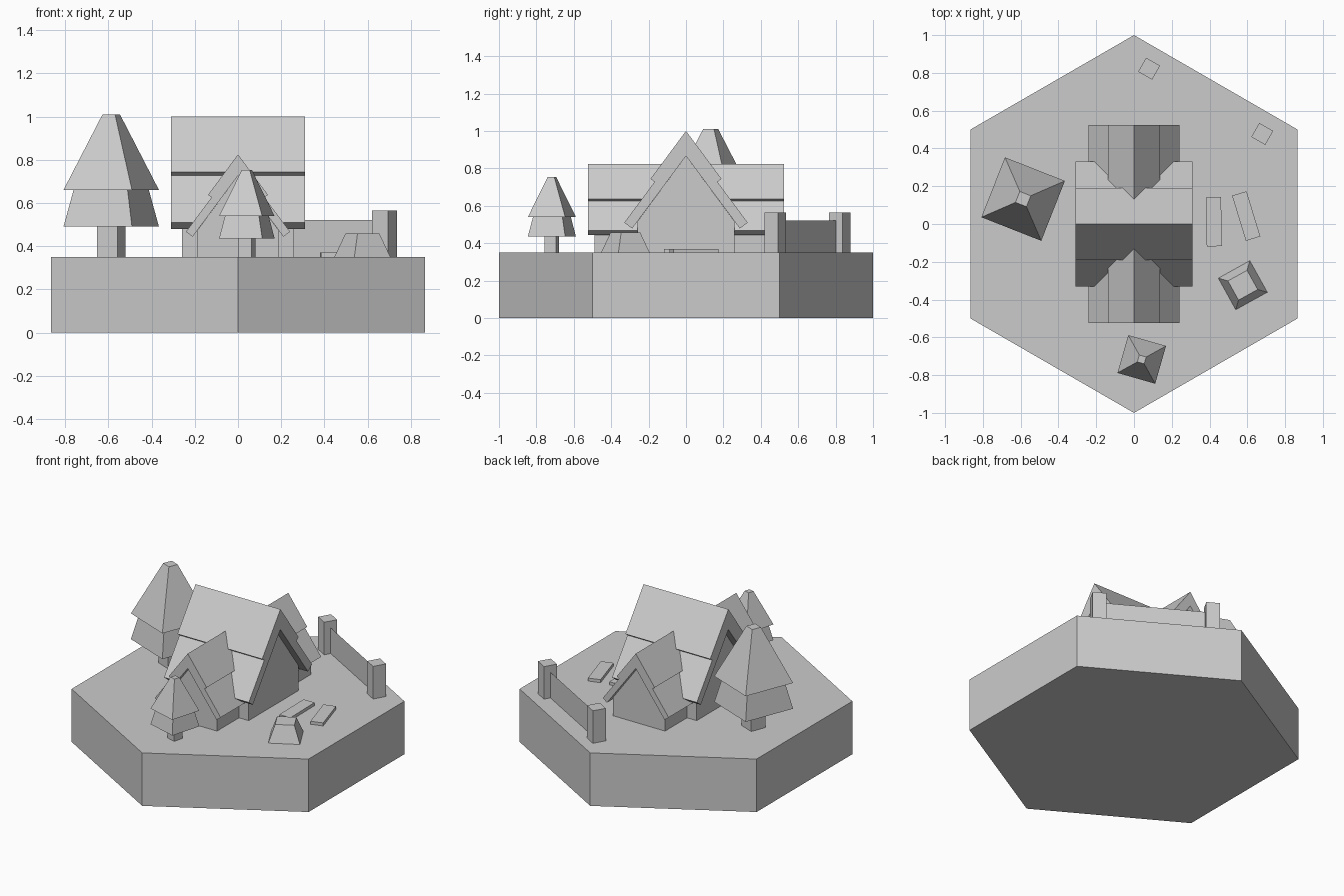
import bpy, bmesh
from math import radians, cos, sin, pi

if "Cube" in bpy.data.objects:
    bpy.data.objects.remove(bpy.data.objects["Cube"])

GROUND = 0.35


def make(name, verts, faces, loc=(0, 0, 0), rot=0):
    me = bpy.data.meshes.new(name)
    me.from_pydata(verts, [], faces)
    bm = bmesh.new()
    bm.from_mesh(me)
    bmesh.ops.recalc_face_normals(bm, faces=bm.faces)
    bm.to_mesh(me)
    bm.free()
    ob = bpy.data.objects.new(name, me)
    ob.location = loc
    ob.rotation_euler[2] = radians(rot)
    bpy.context.collection.objects.link(ob)
    return ob


def loft(name, rings, loc=(0, 0, 0), rot=0):
    """Closed solid through two rings of equal length."""
    n = len(rings[0])
    faces = [(i, (i + 1) % n, n + (i + 1) % n, n + i) for i in range(n)]
    faces += [tuple(range(n))[::-1], tuple(range(n, 2 * n))]
    return make(name, rings[0] + rings[1], faces, loc, rot)


def frustum(name, sides, r0, r1, z0, z1, loc, rot):
    ring = lambda r, z: [(r * cos(2 * pi * i / sides), r * sin(2 * pi * i / sides), z)
                         for i in range(sides)]
    return loft(name, [ring(r0, z0), ring(r1, z1)], loc, rot)


def box(name, sx, sy, h, x, y, rot):
    ring = lambda z: [(a * sx / 2, b * sy / 2, z)
                      for a, b in ((-1, -1), (1, -1), (1, 1), (-1, 1))]
    return loft(name, [ring(0), ring(h)], (x, y, GROUND), rot)


def gable(name, half, length, scale, rot):
    """Extrude a half profile, mirrored about the ridge, along local x."""
    pts = half + [(-y, z) for y, z in reversed(half) if y > 0]
    # ridge points sit on the mirror line, so close the loop through the inner one
    ring = lambda x: [(x, y * scale, z * scale) for y, z in pts]
    return loft(name, [ring(-length), ring(length)], (0, 0, GROUND), rot)


# hexagonal base
frustum("base", 6, 1, 1, 0, GROUND, (0, 0, 0), 30)

# house: main block and cross wing share one stepped roof profile
slope = [(0.19, 0.3935), (0.168, 0.3775), (0.33, 0.16), (0.288, 0.1285)]
roof_right = [(0, 0.65)] + slope + [(0, 0.516)]
wall_half = [(0, 0.516), (0.26, 0.165), (0.26, 0)]
for part, roof_len, wall_len, s, rot in (("main", 0.31, 0.26, 1, 0),
                                         ("wing", 0.525, 0.49, 0.73, 90)):
    gable(part + "_roof", roof_right, roof_len, s, rot)
    gable(part + "_walls", wall_half, wall_len, s, rot)

# two-tier square trees
for name, x, y, s, rot in (("large_tree", -0.587, 0.132, 1, 23.5),
                           ("small_tree", 0.041, -0.717, 0.61, 29)):
    for part, r0, r1, z0, z1 in (("trunk", 0.073, 0.073, 0, 0.14),
                                 ("lower_leaves", 0.241, 0.19, 0.14, 0.31),
                                 ("upper_leaves", 0.241, 0.044, 0.31, 0.66)):
        frustum(f"{name}_{part}", 4, r0 * s, r1 * s, z0 * s, z1 * s, (x, y, GROUND), rot)

# tapered stone block and two stepping slabs
frustum("stone_block", 4, 0.135, 0.082, 0, 0.108, (0.576, -0.324, GROUND), -16)
box("slab_1", 0.08, 0.26, 0.02, 0.423, 0.012, 1)
box("slab_2", 0.08, 0.25, 0.02, 0.594, 0.042, 17)

# fence: two posts joined by a thin sheet
posts = [(0.08, 0.822), (0.679, 0.477)]
for i, (x, y) in enumerate(posts):
    box(f"fence_post_{i + 1}", 0.085, 0.085, 0.215, x, y, -30)
(ax, ay), (bx, by) = posts
make("fence_panel", [(ax, ay, GROUND), (bx, by, GROUND), (bx, by, 0.52), (ax, ay, 0.52)],
     [(0, 1, 2, 3)])
